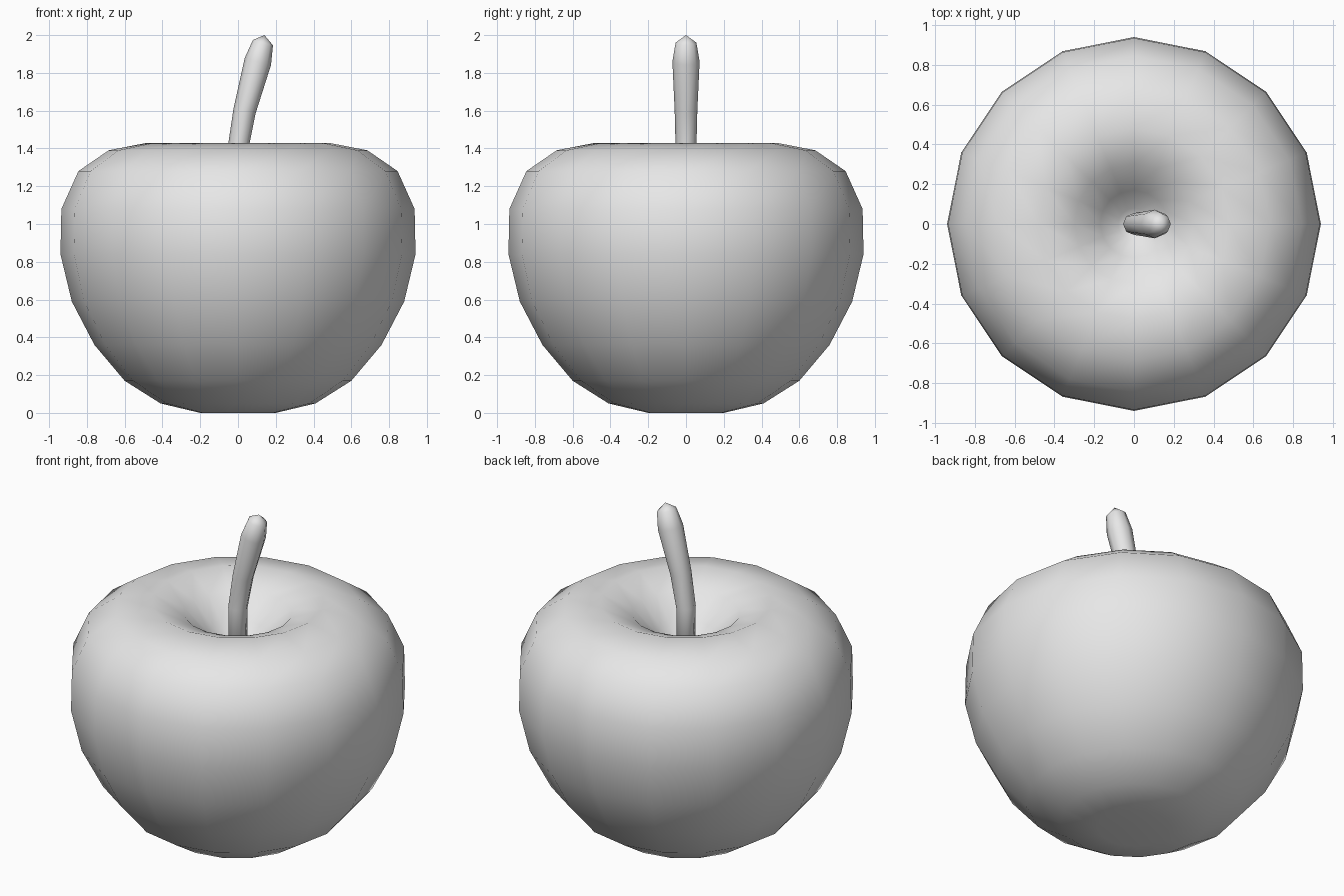
import bpy
import bmesh
from math import sin, cos, pi
from mathutils import Vector

cube = bpy.data.objects.get("Cube")
if cube:
    bpy.data.objects.remove(cube, do_unlink=True)


def make_material(name, colour):
    mat = bpy.data.materials.new(name)
    mat.use_nodes = True
    mat.diffuse_color = colour
    mat.node_tree.nodes["Principled BSDF"].inputs["Base Color"].default_value = colour
    return mat


def loft(name, rings, sides, start, end, mat):
    """Skin rings given as (centre, radius, tilt about y), closed by two poles."""
    bm = bmesh.new()
    loops = []
    for (cx, cz), radius, tilt in rings:
        loop = []
        for i in range(sides):
            a = 2 * pi * i / sides
            u = radius * cos(a)
            loop.append(bm.verts.new((cx + u * cos(tilt), radius * sin(a), cz - u * sin(tilt))))
        loops.append(loop)
    first, last = (bm.verts.new((x, 0, z)) for x, z in (start, end))
    for i in range(sides):
        j = (i + 1) % sides
        bm.faces.new((first, loops[0][j], loops[0][i]))
        bm.faces.new((last, loops[-1][i], loops[-1][j]))
        for low, high in zip(loops, loops[1:]):
            bm.faces.new((low[i], low[j], high[j], high[i]))
    bmesh.ops.recalc_face_normals(bm, faces=bm.faces)
    for face in bm.faces:
        face.smooth = True
    mesh = bpy.data.meshes.new(name)
    bm.to_mesh(mesh)
    bm.free()
    mesh.materials.append(mat)
    obj = bpy.data.objects.new(name, mesh)
    bpy.context.collection.objects.link(obj)
    return obj


grey = make_material("plain grey", (0.8, 0.8, 0.8, 1))

# Fruit body: revolved outline from the base, over the lip, into the dent
outline = [(0.2, 0), (0.41, 0.05), (0.6, 0.17), (0.76, 0.36), (0.88, 0.59),
           (0.94, 0.84), (0.935, 1.08), (0.845, 1.28), (0.685, 1.39),
           (0.48, 1.43), (0.3, 1.36), (0.17, 1.23), (0.08, 1.14)]
loft("apple_body", [((0, z), r, 0) for r, z in outline], 16, (0, 0.03), (0, 1.11), grey)

# Stem: leaning tube that swells toward a blunt tip
path = [((0, 1.08), 0.05), ((0, 1.4), 0.055), ((0.035, 1.6), 0.06),
        ((0.105, 1.86), 0.072), ((0.132, 1.96), 0.055)]
rings = []
for k, (centre, radius) in enumerate(path):
    before = Vector(path[max(k - 1, 0)][0])
    after = Vector(path[min(k + 1, len(path) - 1)][0])
    way = after - before
    rings.append((centre, radius, Vector((0, 1)).angle_signed(way)))
loft("stem", rings, 8, (0, 1.06), (0.14, 2.0), grey)
